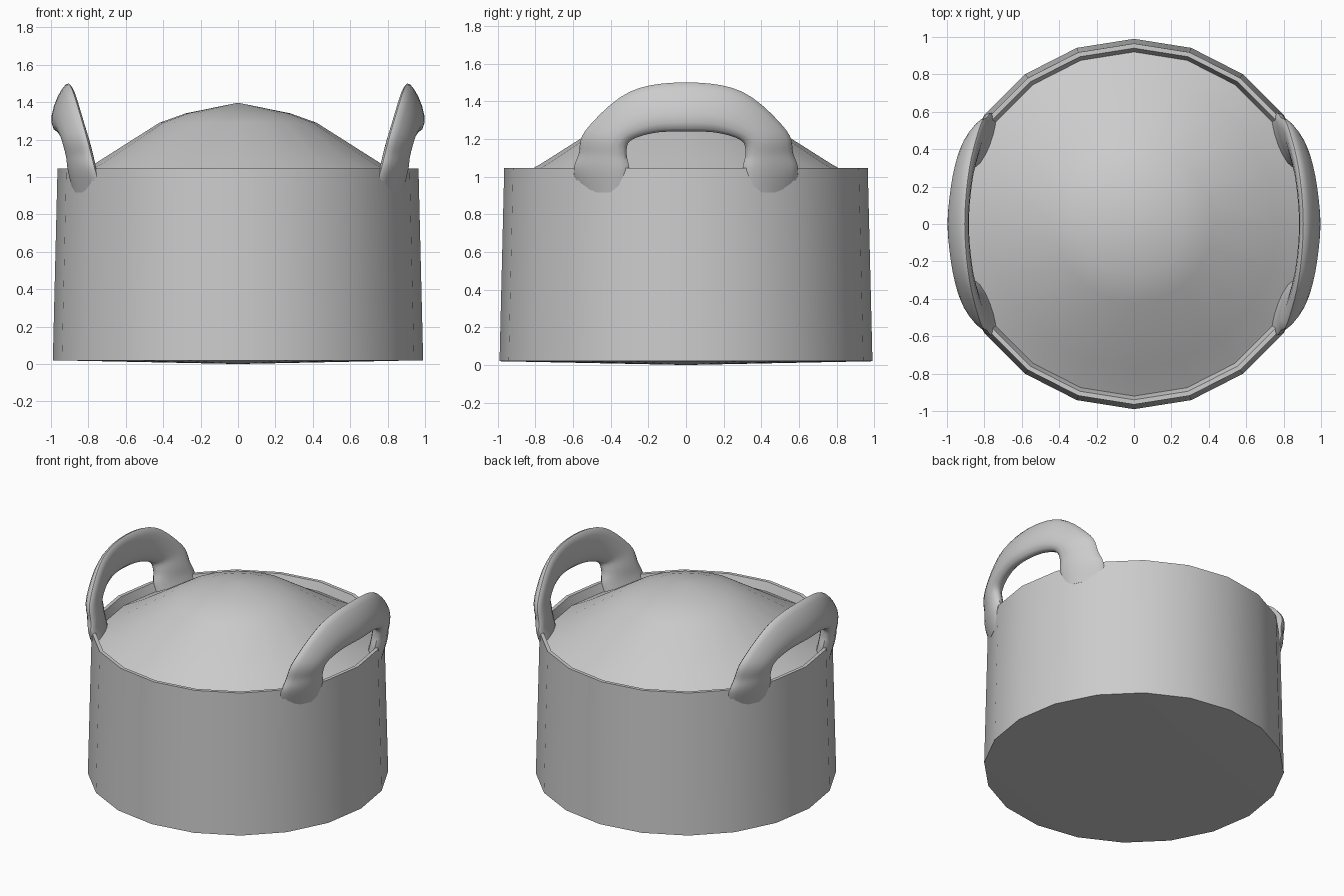
import bpy, bmesh, math
from mathutils import Vector

if "Cube" in bpy.data.objects:
    bpy.data.objects.remove(bpy.data.objects["Cube"])

SIDES = 20


def make_object(name, bm, angle):
    bmesh.ops.recalc_face_normals(bm, faces=bm.faces)
    mesh = bpy.data.meshes.new(name)
    bm.to_mesh(mesh)
    bm.free()
    ob = bpy.data.objects.new(name, mesh)
    bpy.context.collection.objects.link(ob)
    bpy.ops.object.select_all(action='DESELECT')
    ob.select_set(True)
    bpy.context.view_layer.objects.active = ob
    bpy.ops.object.shade_smooth_by_angle(angle=math.radians(angle))
    return ob


def bridge(bm, a, b):
    n = len(a)
    for i in range(n):
        bm.faces.new((a[i], a[(i + 1) % n], b[(i + 1) % n], b[i]))


def fan(bm, ring, z):
    tip = bm.verts.new((0, 0, z))
    for i in range(len(ring)):
        bm.faces.new((ring[i], ring[(i + 1) % len(ring)], tip))


def lathe(name, bottom, profile, top):
    bm = bmesh.new()
    rings = [[bm.verts.new((r * math.cos(math.tau * i / SIDES),
                            r * math.sin(math.tau * i / SIDES), z))
              for i in range(SIDES)] for r, z in profile]
    for a, b in zip(rings, rings[1:]):
        bridge(bm, a, b)
    fan(bm, rings[0], bottom)
    fan(bm, rings[-1], top)
    return make_object(name, bm, 35)


# Tapered tub with a thin rim, a shallow groove and a domed lid in one surface
lathe("tub_and_lid", 0.0,
      [(0.99, 0.02), (0.965, 1.045), (0.94, 1.045), (0.92, 0.985),
       (0.77, 1.068), (0.42, 1.29), (0.28, 1.34)], 1.397)

# Handle: hole edge and outer edge of the arch, from foot to crown
hole_edge = [(0.865, 0.30, 0.93), (0.89, 0.30, 1.04), (0.90, 0.315, 1.12),
             (0.92, 0.295, 1.19), (0.948, 0.17, 1.232), (0.965, 0, 1.24)]
outer_edge = [(0.73, 0.58, 0.93), (0.765, 0.595, 1.04), (0.785, 0.57, 1.12),
              (0.82, 0.53, 1.25), (0.88, 0.30, 1.45), (0.905, 0, 1.5)]


def smooth_path(half, steps=5):
    # Catmull-Rom through the half path and its mirror image
    p = [Vector(q) for q in half]
    p += [Vector((q.x, -q.y, q.z)) for q in reversed(p[:-1])]
    p = [2 * p[0] - p[1]] + p + [2 * p[-1] - p[-2]]
    out = []
    for a, b, c, d in zip(p, p[1:], p[2:], p[3:]):
        for k in range(steps):
            t = k / steps
            out.append(0.5 * (2 * b + (c - a) * t
                              + (2 * a - 5 * b + 4 * c - d) * t * t
                              + (3 * b - a - 3 * c + d) * t ** 3))
    return out + [p[-2]]


inner, outer = smooth_path(hole_edge), smooth_path(outer_edge)
bm = bmesh.new()
rings = []
for i, (a, b) in enumerate(zip(inner, outer)):
    lo, hi = max(i - 1, 0), min(i + 1, len(inner) - 1)
    tangent = inner[hi] + outer[hi] - inner[lo] - outer[lo]
    normal = tangent.cross(b - a).normalized()
    if normal.x < 0:
        normal = -normal
    ring = []
    for k in range(16):
        ang = math.tau * k / 16
        s = (1 - math.cos(ang)) / 2
        half = 0.05 * (1.25 - 0.5 * s) * math.sin(ang)
        ring.append(bm.verts.new(a.lerp(b, s) + normal * half))
    rings.append(ring)
for a, b in zip(rings, rings[1:]):
    bridge(bm, a, b)
bm.faces.new(rings[0])
bm.faces.new(rings[-1])
handles = make_object("handles", bm, 50)
handles.modifiers.new("other_side", 'MIRROR').use_mirror_merge = False
